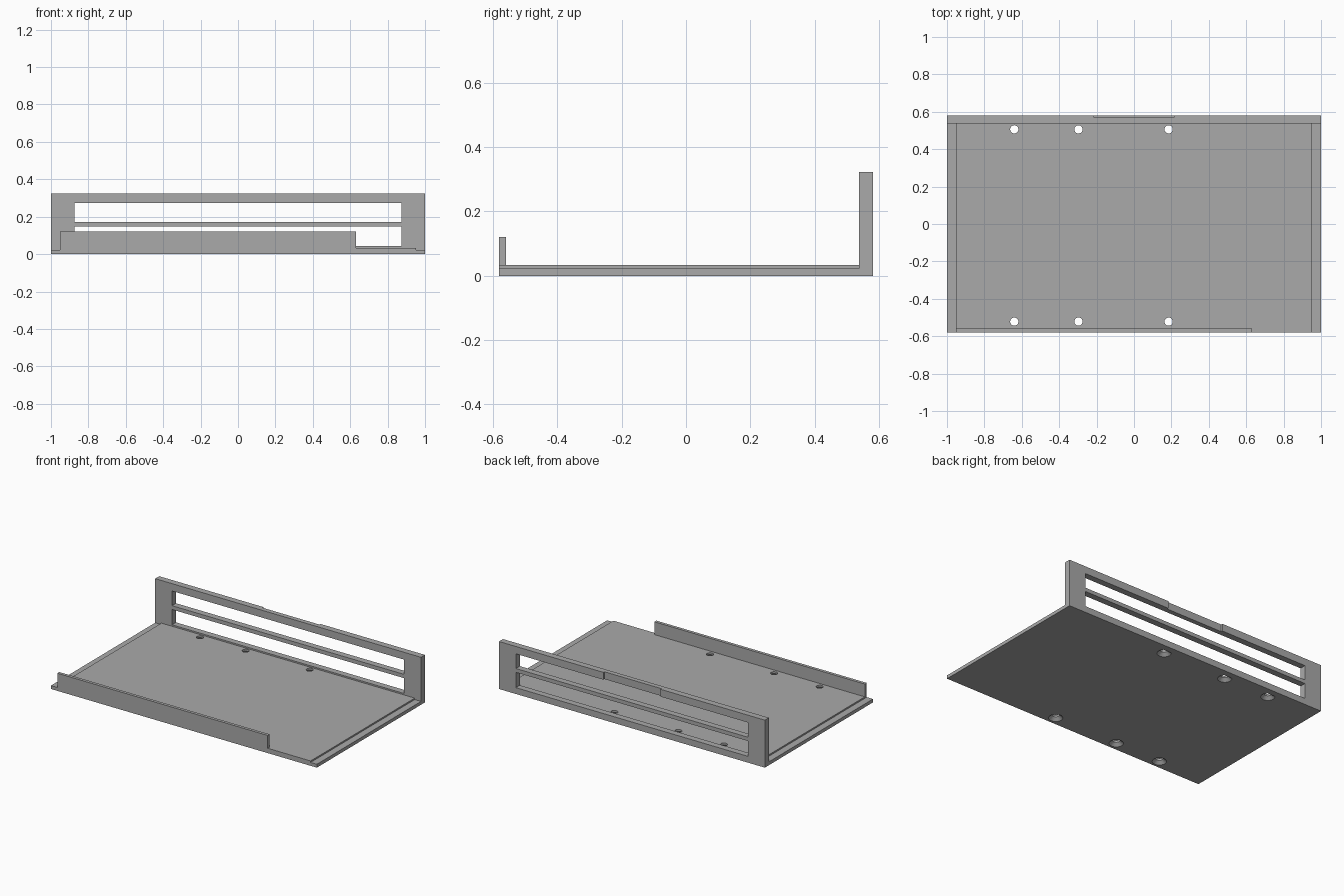
import bpy, bmesh

if "Cube" in bpy.data.objects:
    bpy.data.objects.remove(bpy.data.objects["Cube"], do_unlink=True)

grey = bpy.data.materials.new("plain grey")
grey.use_nodes = True
colour = (0.4, 0.4, 0.4, 1)
grey.diffuse_color = colour
grey.node_tree.nodes["Principled BSDF"].inputs["Base Color"].default_value = colour

W, D = 1.0, 0.581          # half width, half depth
PANEL_Y = 0.538            # inner face of the rear panel
EDGE, DECK = 0.023, 0.033  # heights of side ledges and raised deck
INNER = 0.953              # half width of the raised deck
TOP = 0.323


def finish(name, bm):
    bmesh.ops.recalc_face_normals(bm, faces=bm.faces)
    mesh = bpy.data.meshes.new(name)
    bm.to_mesh(mesh)
    bm.free()
    mesh.materials.append(grey)
    obj = bpy.data.objects.new(name, mesh)
    bpy.context.collection.objects.link(obj)
    return obj


def prism(name, profile, y0, y1):
    """Extrude an x-z profile from y0 to y1."""
    bm = bmesh.new()
    face = bm.faces.new([bm.verts.new((x, y0, z)) for x, z in profile])
    ext = bmesh.ops.extrude_face_region(bm, geom=[face])["geom"]
    verts = [v for v in ext if isinstance(v, bmesh.types.BMVert)]
    bmesh.ops.translate(bm, verts=verts, vec=(0, y1 - y0, 0))
    return finish(name, bm)


def box(name, x0, x1, y0, y1, z0, z1):
    return prism(name, [(x0, z0), (x1, z0), (x1, z1), (x0, z1)], y0, y1)


def screw_hole(x, y):
    """Cutter: straight shaft with a countersink opening downward."""
    bm = bmesh.new()
    rings = []
    for r, z in ((0.046, -0.002), (0.022, 0.02), (0.022, 0.06)):
        ring = bmesh.ops.create_circle(bm, segments=32, radius=r)["verts"]
        bmesh.ops.translate(bm, verts=ring, vec=(x, y, z))
        rings.append(ring)
    n = len(rings[0])
    for a, b in zip(rings, rings[1:]):
        for i in range(n):
            j = (i + 1) % n
            bm.faces.new((a[i], a[j], b[j], b[i]))
    bm.faces.new(rings[0])
    bm.faces.new(rings[-1])
    return finish("hole_cutter", bm)


def cut(obj, cutters):
    for c in cutters:
        c.hide_render = True
        mod = obj.modifiers.new("cut", "BOOLEAN")
        mod.operation = "DIFFERENCE"
        mod.solver = "EXACT"
        mod.object = c
    bpy.context.view_layer.update()
    deps = bpy.context.evaluated_depsgraph_get()
    mesh = bpy.data.meshes.new_from_object(obj.evaluated_get(deps))
    obj.modifiers.clear()
    obj.data = mesh
    for c in cutters:
        bpy.data.objects.remove(c, do_unlink=True)


# Floor tray with lowered ledges on both sides
half = [(W, 0), (W, EDGE), (INNER, EDGE), (INNER, DECK)]
tray = prism("floor_tray", half + [(-x, z) for x, z in reversed(half)], -D, PANEL_Y)
cut(tray, [screw_hole(x, y) for x in (-0.64, -0.297, 0.185) for y in (0.506, -0.522)])

# Rear panel with two long slots and a shallow recess in the top rail
panel = box("rear_panel", -W, W, PANEL_Y, D, 0, TOP)
slots = [box("slot_cutter", -0.873, 0.873, PANEL_Y - 0.1, D + 0.1, z0, z1)
         for z0, z1 in ((0.043, 0.147), (0.173, 0.273))]
recess = box("recess_cutter", -0.215, 0.215, D - 0.011, D + 0.1, 0.25, TOP + 0.1)
cut(panel, slots + [recess])

# Low front lip, stopping short on the model's left
box("front_lip", -INNER, 0.63, -D, -D + 0.021, DECK, 0.12)
